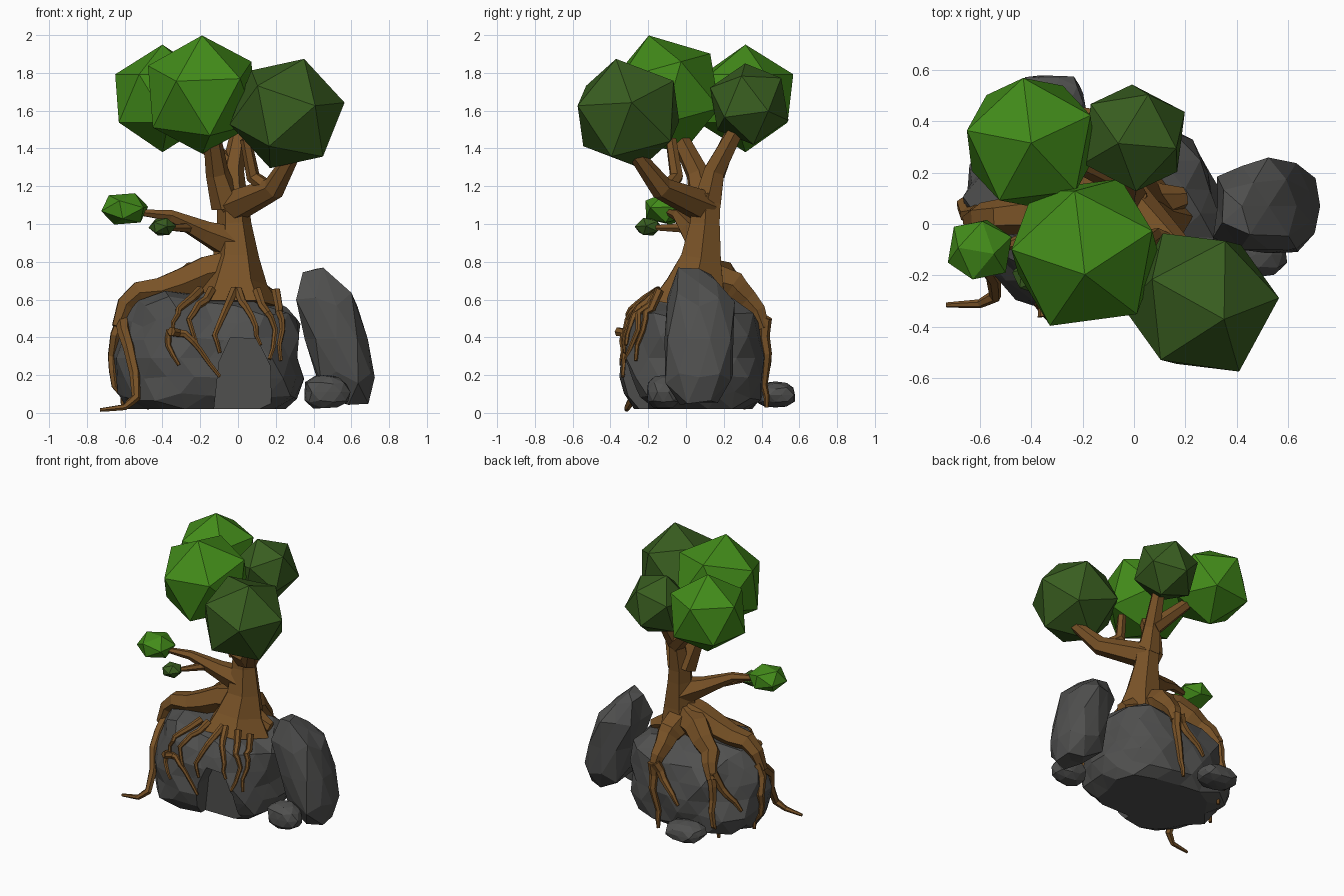
import bpy, bmesh, math
from mathutils import Vector, Euler, noise
from mathutils.bvhtree import BVHTree

if "Cube" in bpy.data.objects:
    bpy.data.objects.remove(bpy.data.objects["Cube"])


def material(name, rgb):
    m = bpy.data.materials.new(name)
    m.diffuse_color = (*rgb, 1)
    m.use_nodes = True
    m.node_tree.nodes["Principled BSDF"].inputs["Base Color"].default_value = m.diffuse_color
    return m


STONE = material("stone", (0.08, 0.08, 0.078))
BARK = material("bark", (0.19, 0.085, 0.02))
BRIGHT = material("leaf_bright", (0.055, 0.26, 0.01))
DARK = material("leaf_dark", (0.04, 0.11, 0.014))


def add_mesh(name, bm, mat=None):
    me = bpy.data.meshes.new(name)
    bmesh.ops.recalc_face_normals(bm, faces=bm.faces)
    bm.to_mesh(me)
    bm.free()
    ob = bpy.data.objects.new(name, me)
    bpy.context.collection.objects.link(ob)
    if mat:
        me.materials.append(mat)
    return ob


def rock(name, centre, half, sub=2, lean=0.0, seed=0, power=2.7, rough=0.13, taper=0.0):
    """Boxy boulder: rounded block with noise, flattened at the floor."""
    bm = bmesh.new()
    bmesh.ops.create_icosphere(bm, subdivisions=sub, radius=1)
    for v in bm.verts:
        d = v.co.normalized()
        s = sum(abs(c) ** power for c in d) ** (-1 / power)
        s *= 1 + rough * noise.noise(d * 2.3 + Vector((seed * 7.3, seed * 3.1, 0.5)))
        p = Vector(a * b * s for a, b in zip(d, half))
        p.x += lean * p.z
        p.y *= 1 - taper * max(p.z, 0)
        p += Vector(centre)
        p.z = max(p.z, 0.02)
        v.co = p
    bmesh.ops.dissolve_limit(bm, angle_limit=math.radians(7), verts=bm.verts, edges=bm.edges)
    bmesh.ops.triangulate(bm, faces=bm.faces)
    return add_mesh(name, bm, STONE)


def leaves(name, centre, r, tilt, turn, mat, squash=1.0):
    """Twenty-sided leaf clump."""
    bm = bmesh.new()
    bmesh.ops.create_icosphere(bm, subdivisions=1, radius=r)
    e = Euler((math.radians(tilt), math.radians(tilt), math.radians(turn)))
    for v in bm.verts:
        v.co.rotate(e)
        v.co.z *= squash
        v.co += Vector(centre)
    return add_mesh(name, bm, mat)


def limb(name, pts, r0, r1, surface=None, ease=1.0, sit=0.5):
    """Six-sided tapering tube; with a surface, it clings to that surface."""
    pts = [Vector(p) for p in pts]
    if surface:
        fine = [pts[0]]
        for a, b in zip(pts, pts[1:]):
            fine += [a.lerp(b, 0.5), b]
        pts = fine
    n = len(pts) - 1
    cu = bpy.data.curves.new(name, 'CURVE')
    cu.dimensions = '3D'
    cu.bevel_depth = 1
    cu.bevel_resolution = 1
    cu.use_fill_caps = True
    sp = cu.splines.new('POLY')
    sp.use_smooth = False
    sp.points.add(n)
    for i, (q, p) in enumerate(zip(sp.points, pts)):
        r = r1 + (r0 - r1) * (1 - i / n) ** ease
        if surface and i and p.z > 0.1:
            hit, nor, _, _ = surface.find_nearest(p)
            p = hit + nor * r * sit
        q.co = (*p, 1)
        q.radius = r
    cu.materials.append(BARK)
    ob = bpy.data.objects.new(name, cu)
    bpy.context.collection.objects.link(ob)
    bpy.ops.object.select_all(action='DESELECT')
    bpy.context.view_layer.objects.active = ob
    ob.select_set(True)
    bpy.ops.object.convert(target='MESH')
    return bpy.context.object


# Rocks
boulder = rock("main_boulder", (-0.15, 0.04, 0.29), (0.49, 0.385, 0.37), 3, seed=1, rough=0.16, taper=0.45)
rock("leaning_slab", (0.52, 0.07, 0.39), (0.165, 0.18, 0.36), lean=-0.27, seed=2, power=3.2, rough=0.2)
rock("front_stone", (0.47, -0.12, 0.11), (0.12, 0.09, 0.09), seed=3)
rock("back_stone", (-0.33, 0.475, 0.095), (0.14, 0.105, 0.067), seed=4)
bpy.context.view_layer.update()
skin = BVHTree.FromObject(boulder, bpy.context.evaluated_depsgraph_get())

# Hollow in the front of the boulder: a coarse arched cutter
bm = bmesh.new()
arch = [(-0.14, -0.1), (-0.1, 0.27), (-0.04, 0.4), (0.1, 0.39), (0.17, 0.25), (0.18, -0.1)]
near = [bm.verts.new((x, -0.6, z)) for x, z in arch]
far = [bm.verts.new((x, -0.2, z)) for x, z in arch]
bm.faces.new(near)
bm.faces.new(far[::-1])
for i in range(6):
    j = (i + 1) % 6
    bm.faces.new((near[i], far[i], far[j], near[j]))
cutter = add_mesh("hollow_cutter", bm)
cutter.hide_render = True
cut = boulder.modifiers.new("hollow", 'BOOLEAN')
cut.operation = 'DIFFERENCE'
cut.object = cutter
cut.solver = 'EXACT'
bpy.context.view_layer.objects.active = boulder
bpy.ops.object.modifier_apply(modifier=cut.name)
bpy.data.objects.remove(cutter)

# Trunk and branches
limb("trunk", [(-0.02, 0.03, 0.56), (-0.02, 0.05, 0.68), (-0.01, 0.08, 0.82), (-0.02, 0.1, 1.0), (-0.03, 0.11, 1.16)],
     0.25, 0.08, ease=2)
limb("branch_right", [(-0.03, 0.1, 1.09), (0.19, -0.13, 1.19), (0.31, -0.29, 1.4)], 0.09, 0.035)
limb("branch_right_fork", [(0.17, -0.1, 1.18), (0.08, -0.05, 1.25), (0.04, -0.08, 1.45)], 0.045, 0.03)
limb("branch_front", [(-0.06, 0.1, 1.1), (-0.11, 0.06, 1.27), (-0.15, -0.08, 1.55)], 0.085, 0.04)
limb("branch_back", [(-0.03, 0.11, 1.1), (-0.03, 0.15, 1.28), (0.02, 0.3, 1.56)], 0.085, 0.04)
limb("branch_back_left", [(-0.03, 0.16, 1.28), (-0.3, 0.28, 1.56)], 0.06, 0.035)
limb("branch_left", [(-0.03, 0.09, 0.9), (-0.18, 0.03, 0.96), (-0.36, -0.04, 1.045), (-0.55, -0.1, 1.065)],
     0.1, 0.015, ease=1.4)
limb("twig_left", [(-0.25, 0.0, 0.98), (-0.4, -0.2, 0.98)], 0.03, 0.012)

# Leaf clumps
leaves("leaves_front", (-0.19, -0.11, 1.685), 0.325, 11, -45, BRIGHT)
leaves("leaves_left", (-0.4, 0.315, 1.665), 0.285, 0, 25, BRIGHT)
leaves("leaves_right", (0.26, -0.305, 1.585), 0.31, 15, 10, DARK)
leaves("leaves_back", (0.0, 0.335, 1.635), 0.225, -12, 65, DARK)
leaves("leaves_small_left", (-0.6, -0.1, 1.08), 0.135, 18, 30, BRIGHT, 0.68)
leaves("leaves_small_low", (-0.4, -0.2, 0.985), 0.075, 20, 0, DARK, 0.7)


def rim(angle, z, reach=1.0):
    """Point around the boulder at an angle and height."""
    a = math.radians(angle)
    return Vector((-0.13 + 0.48 * reach * math.cos(a), 0.04 + 0.39 * reach * math.sin(a), z))


# Thick roots fan out from the trunk over the boulder's shoulder
top = Vector((-0.03, 0.07, 0.76))
for name, angle in (("left", 182), ("back", 77), ("back_left", 130)):
    shoulder = rim(angle, 0.64, 0.82)
    mid = top.lerp(shoulder, 0.55)
    limb("root_" + name, [top, mid, shoulder, rim(angle, 0.45)], 0.115, 0.035, skin, 0.8, 0.6)
limb("root_right", [top, (0.1, 0.08, 0.7), (0.2, 0.1, 0.62)], 0.11, 0.04, skin)

# Thin side and back roots: start angle, end angle, end height
for i, (a0, a1, z1) in enumerate([(180, 174, 0.03), (77, 82, 0.03), (80, 102, 0.24),
                                  (130, 136, 0.02), (132, 155, 0.2)]):
    pts = [rim(a0 + (a1 - a0) * t + 3 * math.sin(9 * t), 0.5 + (z1 - 0.5) * t) for t in (0, 0.4, 0.75, 1)]
    limb(f"back_root_{i + 1}", pts, 0.035, 0.012, skin)
limb("ground_root", [rim(180, 0.5), rim(208, 0.34), (-0.54, -0.28, 0.08), (-0.6, -0.31, 0.03), (-0.73, -0.315, 0.015)],
     0.04, 0.01, skin)

# Thin front roots: top x, then bend and end as x, z
for i, (x0, xb, zb, x1, z1) in enumerate([
        (-0.2, -0.36, 0.55, -0.35, 0.42), (-0.35, -0.38, 0.36, -0.32, 0.25), (-0.35, -0.2, 0.34, -0.09, 0.2),
        (-0.14, -0.25, 0.51, -0.21, 0.36), (-0.02, -0.12, 0.43, -0.1, 0.32), (0.0, 0.1, 0.48, 0.13, 0.37),
        (0.1, 0.27, 0.47, 0.17, 0.28), (0.2, 0.35, 0.47, 0.36, 0.3)]):
    start = (x0, -0.36, 0.43) if x0 < -0.3 else (x0, -0.14, 0.65)
    limb(f"front_root_{i + 1}", [start, ((x0 + xb) / 2, -0.3, (start[2] + zb) / 2 + 0.03), (xb, -0.36, zb), (x1, -0.37, z1)],
         0.025, 0.01, skin)
